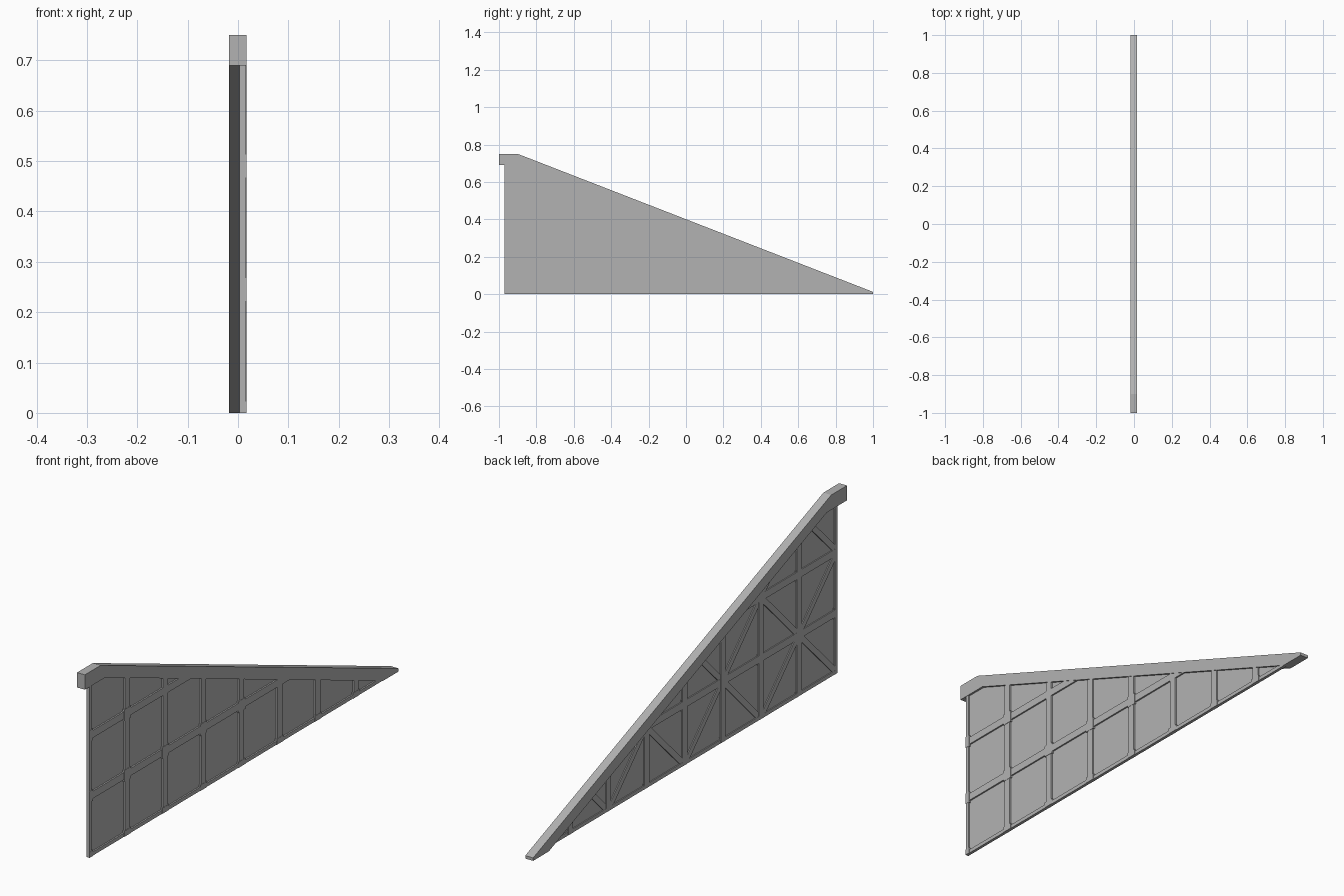
import bpy, bmesh, math
from mathutils import Vector

if "Cube" in bpy.data.objects:
    bpy.data.objects.remove(bpy.data.objects["Cube"])

SLOPE = -0.3895                                  # fall of the sloping rail
MID = (Vector((0, 0, 0.365)), Vector((0, -SLOPE, 1)).normalized())   # plane inside the rail
STEP, Y0, ROW = 0.243, -0.97, 0.245              # lattice spacing and tall edge

grey = bpy.data.materials.new("dark_grey")
grey.diffuse_color = (0.45, 0.45, 0.45, 1)
grey.use_nodes = True
grey.node_tree.nodes["Principled BSDF"].inputs["Base Color"].default_value = grey.diffuse_color


def finish(name, bm):
    bmesh.ops.recalc_face_normals(bm, faces=bm.faces[:])
    me = bpy.data.meshes.new(name)
    bm.to_mesh(me)
    bm.free()
    me.materials.append(grey)
    ob = bpy.data.objects.new(name, me)
    bpy.context.collection.objects.link(ob)
    return ob


def prism(name, pts, x0, x1):
    """Extrude a y-z profile along x."""
    bm = bmesh.new()
    face = bm.faces.new([bm.verts.new((x0, y, z)) for y, z in pts])
    ext = bmesh.ops.extrude_face_region(bm, geom=[face])
    verts = [v for v in ext["geom"] if isinstance(v, bmesh.types.BMVert)]
    bmesh.ops.translate(bm, verts=verts, vec=(x1 - x0, 0, 0))
    bm.faces.ensure_lookup_table()
    return finish(name, bm)


def trim(bm, co, no):
    """Cut away the side the normal points to and cap the cut."""
    cut = bmesh.ops.bisect_plane(bm, geom=bm.verts[:] + bm.edges[:] + bm.faces[:],
                                 plane_co=co, plane_no=no, clear_outer=True)
    edges = [e for e in cut["geom_cut"] if isinstance(e, bmesh.types.BMEdge)]
    if edges:
        bmesh.ops.contextual_create(bm, geom=edges)


def beam(name, a, b, width, x0, x1):
    """Square beam between two y-z points, trimmed to the frame outline."""
    a, b = Vector((0, *a)), Vector((0, *b))
    d = (b - a).normalized()
    n = Vector((0, -d.z, d.y)) * width / 2
    bm = bmesh.new()
    rings = [[bm.verts.new(p + s * n + Vector((x, 0, 0)))
              for s, x in ((-1, x0), (1, x0), (1, x1), (-1, x1))] for p in (a, b)]
    bm.faces.new(rings[0])
    bm.faces.new(rings[1])
    for i in range(4):
        j = (i + 1) % 4
        bm.faces.new((rings[0][i], rings[0][j], rings[1][j], rings[1][i]))
    trim(bm, *MID)
    trim(bm, Vector((0, 0, 0)), Vector((0, 0, -1)))
    trim(bm, Vector((0, Y0, 0)), Vector((0, -1, 0)))
    trim(bm, Vector((0, 0, 0.72)), Vector((0, 0, 1)))
    if bm.faces:
        finish(name, bm)
    else:
        bm.free()


# Sloping top rail with a level head and a blunt toe
prism("top_rail", [(-1, 0.69), (-1, 0.75), (-0.9, 0.75), (1, 0.012), (1, 0),
                   (0.9, 0), (-0.872, 0.69)], -0.018, 0.017)

# Thin infill sheet
prism("panel", [(-0.965, 0.004), (0.92, 0.004), (-0.88, 0.71), (-0.965, 0.71)],
      0.0075, 0.009)

# Upright posts
for i in range(8):
    y = Y0 + STEP * i
    beam("post", (y, 0), (y, 0.8), 0.03, 0.0028, 0.0155)

# Level beams
for j in range(3):
    beam("level_beam", (Y0, ROW * j), (0.95, ROW * j), 0.03, 0.0033, 0.015)

# Joint blocks where posts and level beams cross
for i in range(8):
    for j in range(3):
        y, z = Y0 + STEP * i, ROW * j
        if z + 0.05 < 0.35 + SLOPE * y:
            beam("joint_block", (y - 0.021, z), (y + 0.021, z), 0.046, 0.006, 0.0166)

# Alternating diagonal braces on the back of the panel
for i in range(8):
    for j in range(3):
        lo, hi = ROW * j, ROW * (j + 1)
        ya, yb = Y0 + STEP * i, Y0 + STEP * (i + 1)
        if (i + j) % 2:
            lo, hi = hi, lo
        if MID[0].z + SLOPE * ya > ROW * j:
            beam("diagonal_brace", (ya, lo), (yb, hi), 0.024, 0.0038, 0.008)
